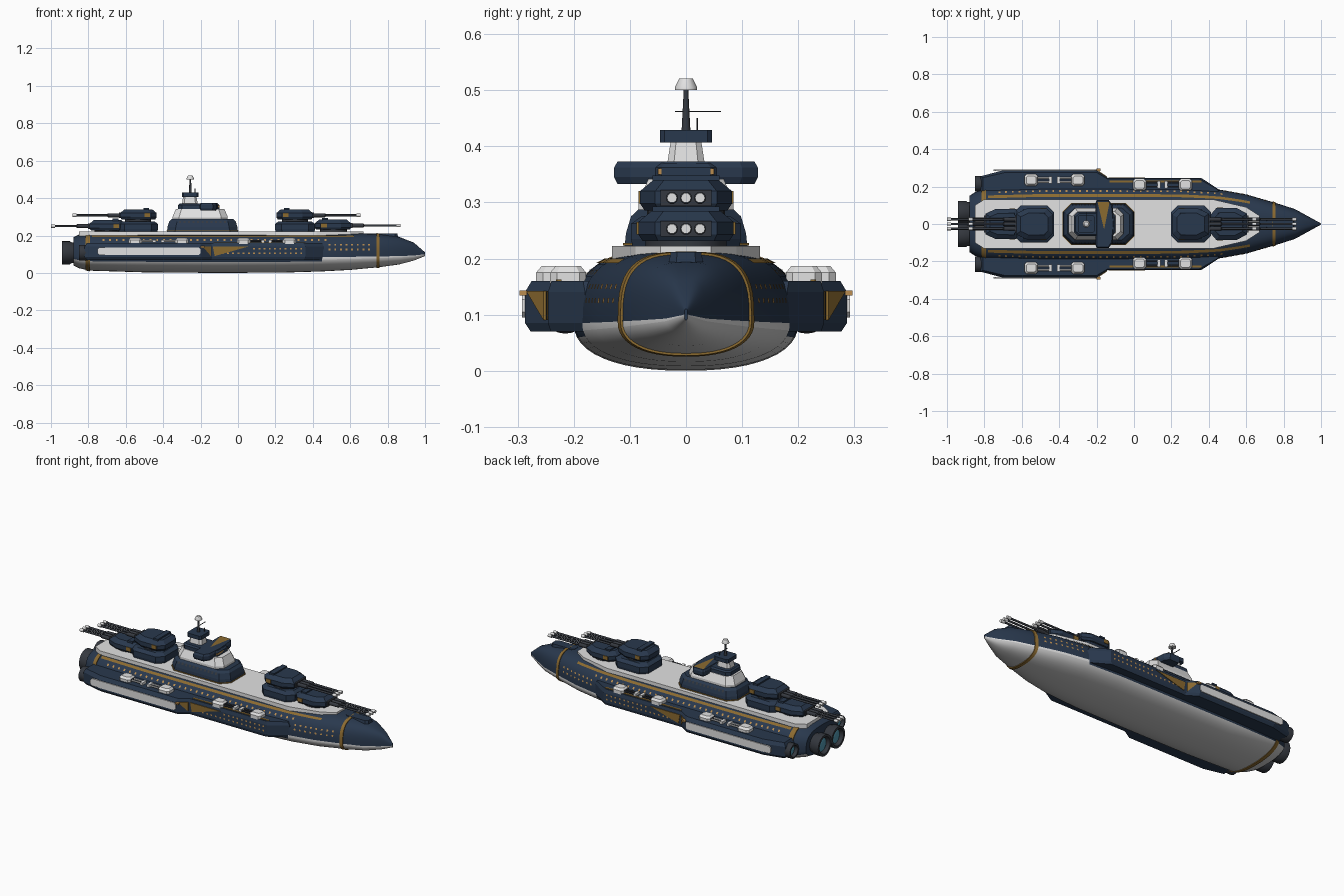
import bpy, bmesh, math
from math import sin, cos, pi, radians

if "Cube" in bpy.data.objects:
    bpy.data.objects.remove(bpy.data.objects["Cube"])

def mat(name, c):
    m = bpy.data.materials.new(name)
    m.diffuse_color = (*c, 1)
    m.use_nodes = True
    m.node_tree.nodes["Principled BSDF"].inputs["Base Color"].default_value = m.diffuse_color
    return m

NAVY = mat("navy", (0.022, 0.04, 0.075))
WHITE = mat("white", (0.76, 0.76, 0.76))
GREY = mat("keel_grey", (0.58, 0.58, 0.58))
GOLD = mat("gold", (0.26, 0.145, 0.03))
AMBER = mat("amber_window", (0.5, 0.27, 0.08))
DARK = mat("dark_metal", (0.035, 0.04, 0.05))
GLOW = mat("engine_glow", (0.08, 0.3, 0.42))

def build(name, verts, faces, m, smooth=None, closed=True):
    me = bpy.data.meshes.new(name)
    me.from_pydata(verts, [], faces)
    if closed:
        bm = bmesh.new()
        bm.from_mesh(me)
        bmesh.ops.recalc_face_normals(bm, faces=bm.faces)
        bm.to_mesh(me)
        bm.free()
    me.materials.append(m)
    ob = bpy.data.objects.new(name, me)
    bpy.context.collection.objects.link(ob)
    if smooth:
        bpy.ops.object.select_all(action='DESELECT')
        ob.select_set(True)
        bpy.context.view_layer.objects.active = ob
        bpy.ops.object.shade_smooth_by_angle(angle=radians(smooth))
    return ob

def loft(name, rings, m, smooth=None):
    n = len(rings[0])
    verts = [p for r in rings for p in r]
    faces = [(k*n+i, k*n+(i+1) % n, (k+1)*n+(i+1) % n, (k+1)*n+i)
             for k in range(len(rings)-1) for i in range(n)]
    faces += [tuple(range(n)), tuple(range((len(rings)-1)*n, len(rings)*n))]
    return build(name, verts, faces, m, smooth)

def prism(name, outline, levels, m):
    """Stack of an outline at (z, inset) levels."""
    xs, ys = [p[0] for p in outline], [p[1] for p in outline]
    cx, cy = (max(xs)+min(xs))/2, (max(ys)+min(ys))/2
    hx, hy = (max(xs)-min(xs))/2, (max(ys)-min(ys))/2
    return loft(name, [[(cx+(x-cx)*(1-d/hx), cy+(y-cy)*(1-d/hy), z) for x, y in outline]
                       for z, d in levels], m)

def octo(x0, x1, hy, c, cy=0):
    return [(x0+c, cy-hy), (x1-c, cy-hy), (x1, cy-hy+c), (x1, cy+hy-c),
            (x1-c, cy+hy), (x0+c, cy+hy), (x0, cy+hy-c), (x0, cy-hy+c)]

def box(name, x0, x1, y0, y1, z0, z1, m):
    return prism(name, [(x0, y0), (x1, y0), (x1, y1), (x0, y1)], [(z0, 0), (z1, 0)], m)

def rod(name, prof, y, z, m, n=12):
    """Turned part along x from (x, radius) points."""
    return loft(name, [[(x, y+r*cos(2*pi*i/n), z+r*sin(2*pi*i/n)) for i in range(n)]
                       for x, r in prof], m, 40)

def post(name, x, y, prof, m, n=12):
    return loft(name, [[(x+r*cos(2*pi*i/n), y+r*sin(2*pi*i/n), z) for i in range(n)]
                       for z, r in prof], m, 40)

# Hull: stations of x, half width, bottom, top, widest height
ST = [(-.88, .15, .04, .19, .09), (-.85, .17, .025, .205, .087), (-.79, .192, .012, .215, .085),
      (-.5, .2, .003, .216, .085), (-.1, .2, 0, .216, .085), (.25, .198, .002, .216, .085),
      (.45, .185, .008, .216, .085), (.6, .158, .016, .215, .086), (.75, .115, .03, .208, .088),
      (.86, .08, .045, .193, .09), (.94, .036, .066, .162, .093), (1.0, .003, .09, .11, .1)]
NR = 48

def station(x):
    for a, b in zip(ST, ST[1:]):
        if x <= b[0]:
            t = (x-a[0])/(b[0]-a[0])
            return [p+(q-p)*t for p, q in zip(a, b)]
    return ST[-1]

def section(x, grow=0):
    _, w, zb, zt, zm = station(x)
    ring = []
    for i in range(NR):
        a = 2*pi*i/NR
        c, s = cos(a), sin(a)
        e = 2/3.0 if s > 0 else 2/2.3
        h = (zt-zm if s > 0 else zm-zb)+grow
        ring.append((x, math.copysign(abs(c)**e, c)*(w+grow), zm+math.copysign(abs(s)**e, s)*h))
    return ring

def hull_y(x, z):
    _, w, zb, zt, zm = station(x)
    return w*max(0, 1-(abs(z-zm)/(zt-zm))**3)**(1/3)

hull = loft("hull", [section(s[0]) for s in ST], NAVY, 35)
hull.data.materials.append(WHITE)
hull.data.materials.append(GREY)
for k in range(len(ST)-1):
    for i in range(NR//2, NR):
        d = min(i-NR//2, NR-1-i)          # bands below the widest line
        fwd = ST[k][0] >= .44
        hull.data.polygons[k*NR+i].material_index = (1 if d == 0 else 2) if fwd else (0 if d < 2 else 2)
for nm, x0, x1 in (("bow_ring", .74, .757), ("stern_ring", -.815, -.79)):
    loft(nm, [section(x0, .004), section(x1, .004)], GOLD, 35)

# Deck
half = [(-.85, .1), (-.8, .132), (.42, .132), (.6, .09), (.67, .045)]
prism("deck", half+[(x, -y) for x, y in reversed(half)], [(.19, 0), (.222, 0)], WHITE)
prism("bow_hatch", octo(.7, .86, .035, .015), [(.17, 0), (.212, .008)], NAVY)

# Sponsons and their fittings, both sides
win = []
def window(x, z, s, yf, w=.005, h=.0045):
    win.append([(x+a*w, s*(yf(x+a*w, z+b*h)+.002), z+b*h) for a, b in ((-1, -1), (1, -1), (1, 1), (-1, 1))])

for s, side in ((1, "left"), (-1, "right")):
    out = [(-.82, .12), (-.82, .255), (-.7, .287), (-.2, .287), (-.14, .246), (.36, .246), (.46, .18), (.46, .12)]
    prism(side+"_sponson", [(x, s*y) for x, y in out], [(.07, .01), (.085, 0), (.14, 0), (.16, .012)], NAVY)
    plate = [(-.75, .105), (-.74, .095), (-.21, .095), (-.2, .105), (-.2, .127), (-.21, .137), (-.74, .137), (-.75, .127)]
    loft(side+"_armour_plate", [[(x, s*y, z) for x, z in plate] for y in (.284, .292)], WHITE)
    tri = [(-.135, .142), (.06, .142), (-.125, .09)]
    loft(side+"_gold_chevron", [[(x, s*y, z) for x, z in tri] for y in (.244, .249)], GOLD)
    loft(side+"_shoulder_chevron", [[(-.19, s*(.283+d), .142), (-.145, s*(.252+d), .142), (-.145, s*(.252+d), .09)]
                                    for d in (-.004, .002)], GOLD)
    box(side+"_signal_lamp", -.2, -.18, s*.283, s*.297, .134, .143, AMBER)
    box(side+"_sponson_trim", -.13, .36, s*.222, s*.232, .158, .163, GOLD)
    # gold line along the shoulder of the hull
    xs = [-.78+.05*i for i in range(29)]
    strip = [[(x, s*(hull_y(x, z)+.003), z+.002) for z in (.19, .198)] for x in xs]
    build(side+"_gold_line", [p for r in strip for p in r],
          [(2*i, 2*i+1, 2*i+3, 2*i+2) for i in range(len(xs)-1)], GOLD, closed=False)
    # windows
    for z in (.105, .13):
        for i in range(17):
            if z < .12 or i > 6:
                window(-.11+.028*i, z, s, lambda x, z: .246)
    for z in (.125, .15):
        for i in range(8):
            window(.49+.03*i, z, s, hull_y)
    for i in range(34):
        window(-.72+.036*i, .176, s, hull_y)
    # small twin turrets
    for i, (x, y, d) in enumerate(((-.55, .235, 1), (-.3, .235, -1), (.03, .21, 1), (.275, .21, -1))):
        nm = "%s_small_turret_%d" % (side, i+1)
        prism(nm, octo(x-.036, x+.036, .032, .012, s*y), [(.155, 0), (.175, 0), (.187, .01)], WHITE)
        box(nm+"_visor", x+d*.033, x+d*.038, s*y-.018, s*y+.018, .163, .177, DARK)
        for b in (-1, 1):
            rod(nm+"_barrel", [(x+d*.03, .005), (x+d*.1, .005)], s*y+b*.011, .17, DARK if i > 1 else WHITE, 8)
        box(nm+"_muzzle", x+d*.095, x+d*.112, s*y-.019, s*y+.019, .163, .177, WHITE)
    # engines
    for nm, x, y, r in (("main_engine", -.94, .062, .062), ("side_engine", -.85, .215, .042)):
        rod(side+"_"+nm, [(x+.1, r*.85), (x+.05, r*.9), (x+.04, r), (x, r), (x, r*.78), (x+.02, r*.65)],
            s*y, .108, DARK, 20)
        rod(side+"_"+nm+"_glow", [(x+.018, r*.62), (x+.012, r*.4)], s*y, .108, GLOW, 20)

build("hull_windows", [p for q in win for p in q],
      [tuple(range(4*i, 4*i+4)) for i in range(len(win))], AMBER, closed=False)

# Main triple turrets
def turret(nm, x, z, d, tip, hw, high):
    if high:
        prism(nm+"_barbette", octo(x-.107, x+.107, .098, .035), [(.215, .004), (.235, 0), (.262, 0), (.276, .02)], NAVY)
    post(nm+"_collar", x, 0, [(z-.012, hw*.85), (z+.012, hw*.85)], DARK, 24)
    o = [(x+d*a, b) for a, b in ((-.1, -.05), (-.07, -hw), (.04, -hw), (.095, -.055),
                                 (.095, .055), (.04, hw), (-.07, hw), (-.1, .05))]
    prism(nm+"_house", o, [(z+.006, .008), (z+.018, 0), (z+.04, 0), (z+.06, .024)], NAVY)
    box(nm+"_gun_shield", x+d*.08, x+d*.102, -.045, .045, z+.014, z+.042, DARK)
    box(nm+"_rangefinder", x-d*.06, x-d*.03, -.06, .06, z+.055, z+.068, NAVY)
    for s in (-1, 1):
        box(nm+"_gold_mark", x-d*.065, x-d*.035, s*(hw-.002), s*(hw+.003), z+.018, z+.04, GOLD)
    for y in (-.025, 0, .025):
        rod(nm+"_barrel", [(x+d*.09, .011), (x+d*.16, .011), (x+d*.165, .006), (tip-d*.02, .006)], y, z+.028, DARK, 10)
        rod(nm+"_muzzle", [(tip-d*.022, .009), (tip, .009)], y, z+.028, WHITE, 10)

turret("fore_low_turret", .51, .225, 1, .87, .085, False)
turret("fore_high_turret", .305, .28, 1, .655, .082, True)
turret("aft_high_turret", -.535, .28, -1, -.885, .082, True)
turret("aft_low_turret", -.7, .222, -1, -1.0, .08, False)

# Superstructure
prism("lower_tier", octo(-.38, 0, .11, .045), [(.215, 0), (.245, .003), (.275, .012), (.287, .025)], NAVY)
prism("lower_tier_trim", octo(-.382, .002, .112, .045), [(.223, 0), (.228, 0)], GOLD)
prism("middle_tier", octo(-.35, -.055, .085, .035), [(.28, 0), (.30, 0), (.342, .018)], WHITE)
prism("upper_tier", octo(-.32, -.1, .064, .02), [(.338, 0), (.362, 0), (.37, .008)], NAVY)
wing = [(-.205, -.115), (-.2, -.128), (-.135, -.128), (-.115, -.1), (-.105, 0),
        (-.115, .1), (-.135, .128), (-.2, .128), (-.205, .115)]
prism("bridge_wing", wing, [(.333, .006), (.345, 0), (.362, 0), (.373, .006)], NAVY)
build("bridge_wing_gold", [(-.195, .118, .375), (-.13, .118, .375), (-.16, -.03, .375)], [(0, 1, 2)], GOLD, closed=False)
tier_win = []
for s in (-1, 1):
    for i in range(11):
        x = -.31+.024*i
        tier_win.append([(x+a*.006, s*(.1025-.9*b*.004), .272+b*.006) for a, b in ((-1, -1), (1, -1), (1, 1), (-1, 1))])
build("tier_windows", [p for q in tier_win for p in q],
      [tuple(range(4*i, 4*i+4)) for i in range(len(tier_win))], DARK, closed=False)
box("bridge_window_band", -.108, -.1, -.05, .05, .35, .36, AMBER)

# Tower and mast
prism("tower", octo(-.3, -.215, .034, .012), [(.365, 0), (.41, .007)], WHITE)
prism("tower_cap", octo(-.3, -.21, .046, .008), [(.407, 0), (.429, 0)], NAVY)
post("mast", -.255, 0, [(.425, .008), (.502, .004)], DARK)
post("mast_head", -.255, 0, [(.5, .02), (.505, .02), (.521, .012)], WHITE)
box("mast_yard", -.257, -.253, -.02, .062, .461, .463, DARK)
post("rear_antenna", -.23, .02, [(.425, .002), (.45, .002)], DARK, 6)
